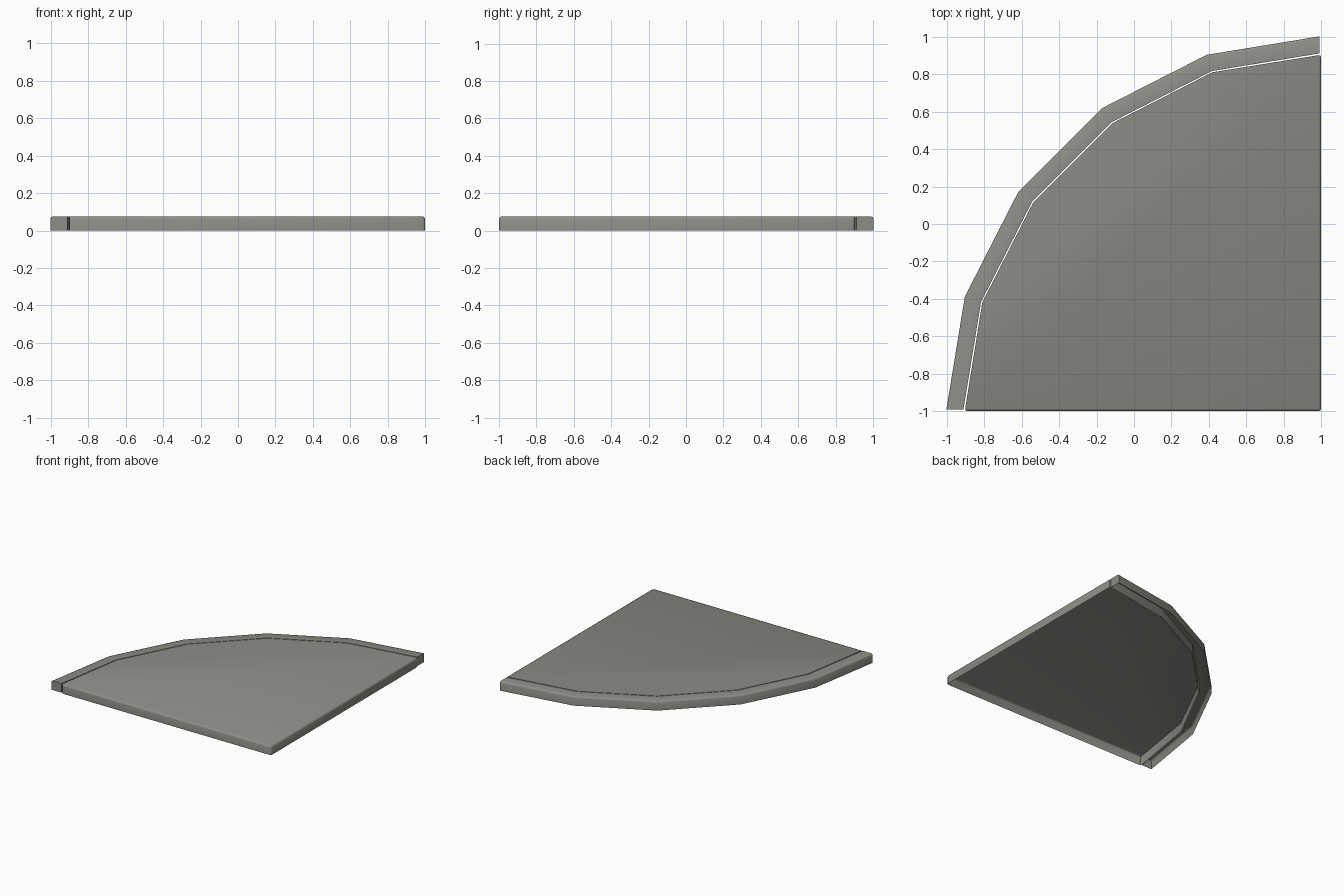
import bpy, bmesh, math

if "Cube" in bpy.data.objects:
    bpy.data.objects.remove(bpy.data.objects["Cube"], do_unlink=True)

CENTRE = 1.01      # arc centre sits at (CENTRE, -CENTRE)
HEIGHT = 0.075
STEPS = 5

stone = bpy.data.materials.new("warm grey")
stone.use_nodes = True
colour = (0.27, 0.27, 0.245, 1)
stone.diffuse_color = colour
stone.node_tree.nodes["Principled BSDF"].inputs["Base Color"].default_value = colour


def arc(radius, limit):
    """Faceted quarter arc, trimmed square at both ends."""
    points = []
    for i in range(STEPS + 1):
        a = math.radians(90) * i / STEPS
        x = CENTRE - radius * math.cos(a)
        y = radius * math.sin(a) - CENTRE
        points.append((min(x, limit), max(y, -limit)))
    return points


def open_slab(name, outline, bevel, wants_bevel):
    """Top face with walls down to the ground, open underneath."""
    bm = bmesh.new()
    top = [bm.verts.new((x, y, HEIGHT)) for x, y in outline]
    low = [bm.verts.new((x, y, 0)) for x, y in outline]
    bm.faces.new(top)
    for i in range(len(top)):
        j = (i + 1) % len(top)
        bm.faces.new((low[i], low[j], top[j], top[i]))
    bmesh.ops.recalc_face_normals(bm, faces=bm.faces)
    if max(bm.faces, key=lambda f: f.calc_center_median().z).normal.z < 0:
        bmesh.ops.reverse_faces(bm, faces=bm.faces)
    edges = [e for e in bm.edges if len(e.link_faces) == 2 and wants_bevel(e)]
    bmesh.ops.bevel(bm, geom=edges, offset=bevel, segments=2,
                    profile=0.5, affect='EDGES')
    mesh = bpy.data.meshes.new(name)
    bm.to_mesh(mesh)
    bm.free()
    mesh.materials.append(stone)
    obj = bpy.data.objects.new(name, mesh)
    bpy.context.collection.objects.link(obj)
    bpy.ops.object.select_all(action='DESELECT')
    obj.select_set(True)
    bpy.context.view_layer.objects.active = obj
    bpy.ops.object.shade_smooth_by_angle(angle=math.radians(50))
    return obj


def is_straight_side(e):
    # square outer edges and the upright corners at their ends
    mid = (e.verts[0].co + e.verts[1].co) / 2
    return mid.x > 0.99 or mid.y < -0.99


def is_outer_top(e):
    # top edge along the outside of the curve
    return all(v.co.z > 0.01 and
               math.hypot(v.co.x - CENTRE, v.co.y + CENTRE) > 1.97
               for v in e.verts)


# Floor panel
open_slab("floor_panel", [(1, -1)] + arc(1.914, 1.0), 0.015, is_straight_side)

# Curved border around the panel
border = arc(2.012, 0.99) + arc(1.921, 0.99)[::-1]
open_slab("curved_border", border, 0.012, is_outer_top)
